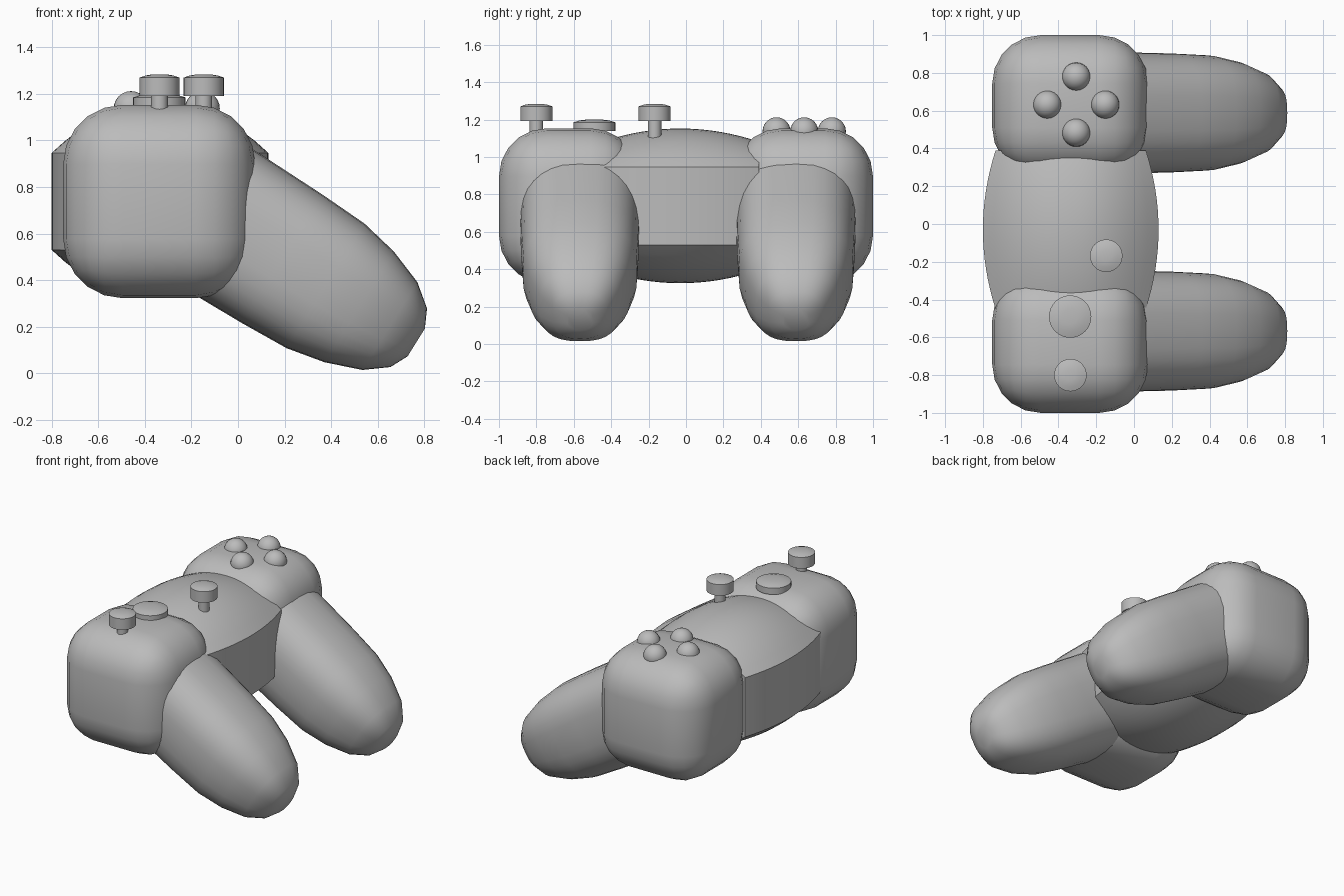
import bpy, bmesh, math
from mathutils import Vector

cube = bpy.data.objects.get("Cube")
if cube:
    bpy.data.objects.remove(cube, do_unlink=True)

grey = bpy.data.materials.new("plain grey")
grey.use_nodes = True
grey.diffuse_color = (0.5, 0.5, 0.5, 1)
grey.node_tree.nodes["Principled BSDF"].inputs["Base Color"].default_value = (0.5, 0.5, 0.5, 1)


def finish(name, bm, angle=35):
    """Turn a bmesh into a smooth shaded object with sharp edges kept."""
    bmesh.ops.recalc_face_normals(bm, faces=bm.faces)
    mesh = bpy.data.meshes.new(name)
    bm.to_mesh(mesh)
    bm.free()
    mesh.materials.append(grey)
    ob = bpy.data.objects.new(name, mesh)
    bpy.context.collection.objects.link(ob)
    bpy.ops.object.select_all(action='DESELECT')
    ob.select_set(True)
    bpy.context.view_layer.objects.active = ob
    bpy.ops.object.shade_smooth_by_angle(angle=math.radians(angle))
    return ob


def loft(name, rings):
    """Skin a list of equal-length closed rings and cap both ends."""
    bm = bmesh.new()
    rows = [[bm.verts.new(p) for p in ring] for ring in rings]
    n = len(rows[0])
    for a, b in zip(rows, rows[1:]):
        for i in range(n):
            j = (i + 1) % n
            bm.faces.new((a[i], a[j], b[j], b[i]))
    bm.faces.new(rows[0])
    bm.faces.new(rows[-1])
    return finish(name, bm)


def lathe(name, x, y, profile, sides=32):
    """Stack circles of (radius, height) around a vertical axis."""
    rings = []
    for r, z in profile:
        turn = [2 * math.pi * i / sides for i in range(sides)]
        rings.append([(x + r * math.cos(a), y + r * math.sin(a), z) for a in turn])
    return loft(name, rings)


def end_block(name, y):
    """Rounded block at one end of the body."""
    bm = bmesh.new()
    bmesh.ops.create_cube(bm, size=1)
    for v in bm.verts:
        v.co = Vector((v.co.x * 0.825 - 0.338, v.co.y * 0.745 + y, v.co.z * 0.83 + 0.738))
    bmesh.ops.bevel(bm, geom=bm.edges[:], offset=0.255, segments=5,
                    profile=0.5, affect='EDGES')
    return finish(name, bm)


def grip(name, y):
    """Tapered handle slanting down towards +x."""
    along = Vector((0.85, 0, -0.53))
    across = Vector((0.53, 0, 0.85))
    side = Vector((0, 1, 0))
    profile = [(-0.5, 0.333), (-0.1, 0.325), (0.12, 0.315), (0.29, 0.28),
               (0.445, 0.222), (0.54, 0.148), (0.578, 0.07)]
    rings = []
    for t, r in profile:
        centre = along * t + across * 0.517 + side * y
        ring = []
        for i in range(32):
            a = 2 * math.pi * i / 32
            c, s = math.cos(a), math.sin(a)
            # squared-off round section
            u = math.copysign(abs(c) ** 0.75, c) * r * 0.97
            w = math.copysign(abs(s) ** 0.75, s) * r
            ring.append(centre + side * u + across * w)
        rings.append(ring)
    return loft(name, rings)


# Middle body: bulging side walls with domed top and bottom
rings = []
for k in range(17):
    dy = -0.42 + 0.84 * k / 16
    half = 0.465 - 0.38 * dy * dy
    rise = 0.205 - 0.4 * dy * dy
    us = [-1 + i / 8 for i in range(17)]
    top = [(half * u, 0.947 + rise * (1 - abs(u) ** 2.2)) for u in us]
    bottom = [(half * u, 0.53 - rise * (1 - abs(u) ** 2.2)) for u in reversed(us)]
    rings.append([(x - 0.335, dy - 0.03, z) for x, z in top + bottom])
loft("middle_body", rings)

# Both ends and handles
for label, block_y, grip_y in (("front", -0.627, -0.567), ("back", 0.627, 0.588)):
    end_block(label + "_block", block_y)
    grip(label + "_grip", grip_y)

# Thumb sticks
for label, x, y in (("outer", -0.337, -0.8), ("inner", -0.147, -0.168)):
    lathe(label + "_stick_stem", x, y, [(0.036, 1.08), (0.036, 1.21)])
    lathe(label + "_stick_cap", x, y,
          [(0.086, 1.192), (0.086, 1.27), (0.06, 1.279), (0.03, 1.284)])

# Round pad
lathe("round_pad", -0.338, -0.49,
      [(0.112, 1.14), (0.112, 1.185), (0.08, 1.195), (0.04, 1.2)])

# Four domed buttons in a diamond
for i in range(4):
    a = i * math.pi / 2
    bm = bmesh.new()
    bmesh.ops.create_uvsphere(bm, u_segments=24, v_segments=12, radius=0.075)
    for v in bm.verts:
        v.co += Vector((-0.306 + 0.153 * math.cos(a), 0.632 + 0.148 * math.sin(a), 1.137))
    finish("button_%d" % (i + 1), bm)
